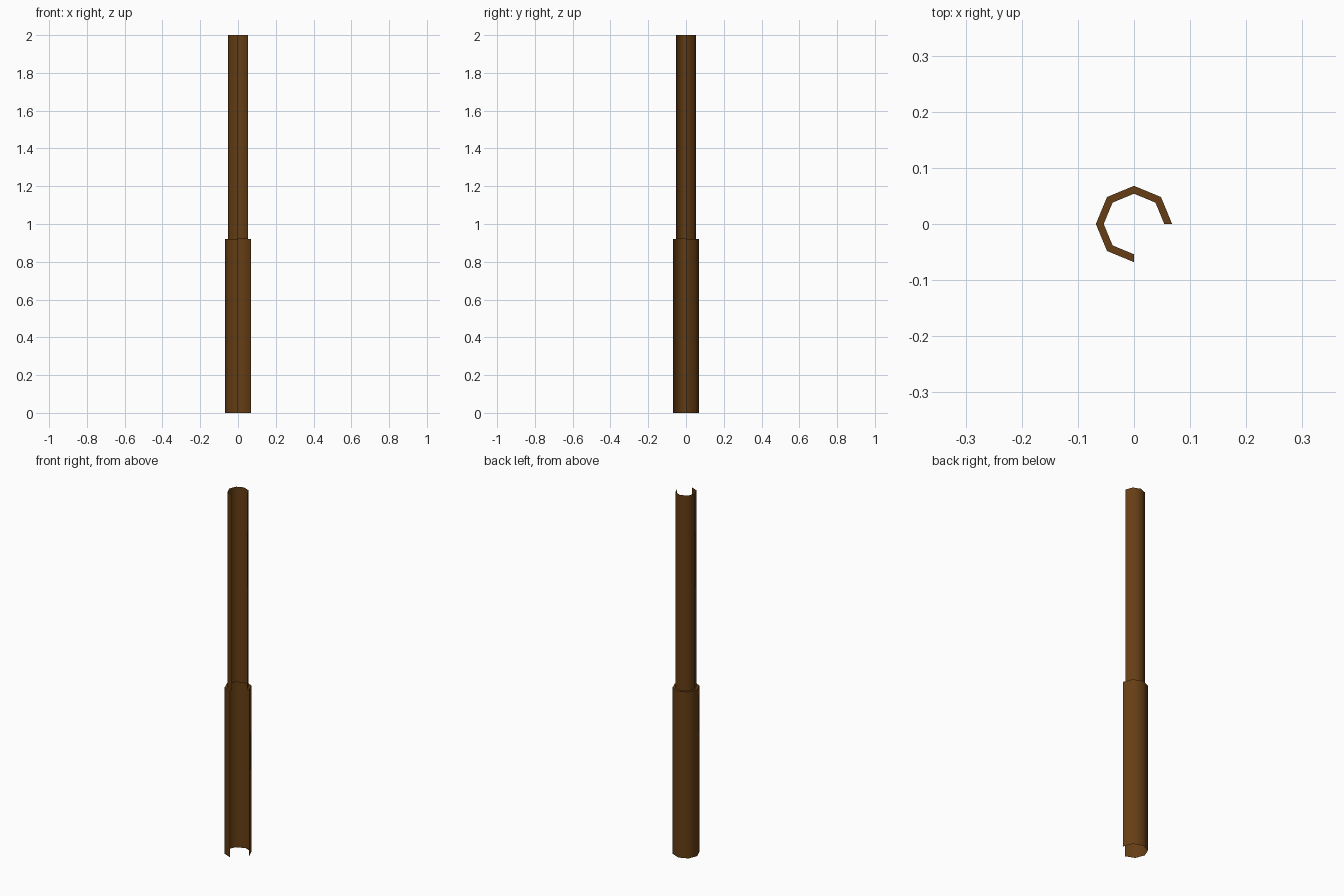
import bpy, bmesh, math

if "Cube" in bpy.data.objects:
    bpy.data.objects.remove(bpy.data.objects["Cube"])

bark = bpy.data.materials.new("dark_brown_wood")
bark.diffuse_color = (0.13, 0.048, 0.007, 1)
bark.use_nodes = True
bark.node_tree.nodes["Principled BSDF"].inputs["Base Color"].default_value = bark.diffuse_color

# Stepped profile (radius, height): wide base, ledge, narrow upper shaft
profile = [(0.068, 0.0), (0.068, 0.92), (0.054, 0.92), (0.054, 2.0)]

# Open octagonal shell: six of eight sides, front-right quarter left open
bm = bmesh.new()
rings = [[bm.verts.new((r * math.cos(math.radians(45 * i)),
                        r * math.sin(math.radians(45 * i)), z))
          for i in range(7)] for r, z in profile]
for low, high in zip(rings, rings[1:]):
    for i in range(6):
        bm.faces.new((low[i], low[i + 1], high[i + 1], high[i]))

mesh = bpy.data.meshes.new("stepped_post")
bm.to_mesh(mesh)
bm.free()
mesh.materials.append(bark)
post = bpy.data.objects.new("stepped_post", mesh)
bpy.context.collection.objects.link(post)

# Smooth around the shaft, sharp at the ledge
bpy.context.view_layer.objects.active = post
post.select_set(True)
bpy.ops.object.shade_smooth_by_angle(angle=math.radians(60))
